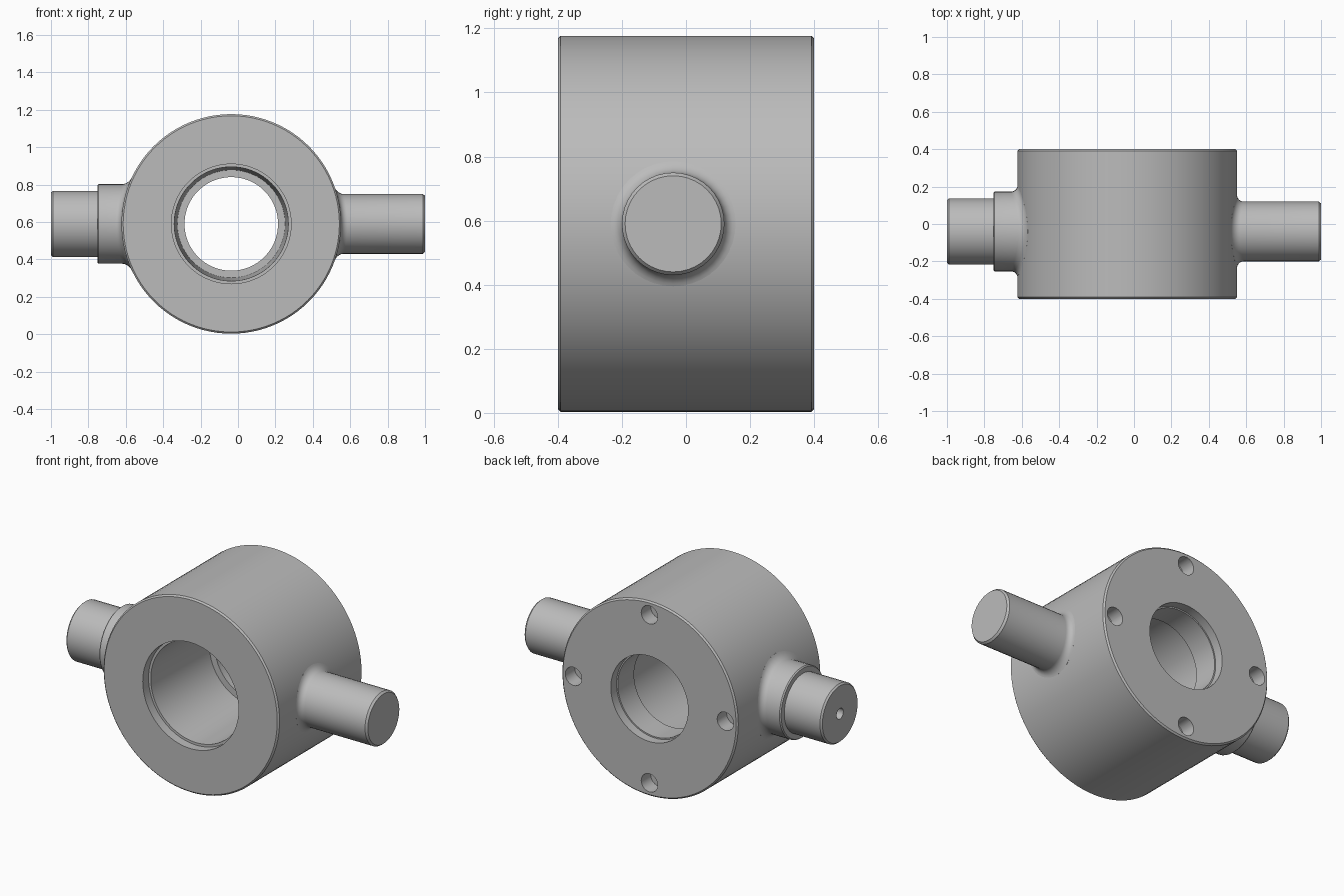
import bpy, bmesh
from math import sin, cos, pi, sqrt, radians
from mathutils import Matrix, Vector

old = bpy.data.objects.get("Cube")
if old:
    bpy.data.objects.remove(old, do_unlink=True)

steel = bpy.data.materials.new("plain_grey")
steel.use_nodes = True
steel.diffuse_color = (0.5, 0.5, 0.5, 1)
steel.node_tree.nodes["Principled BSDF"].inputs["Base Color"].default_value = (0.5, 0.5, 0.5, 1)

R = 0.587                                # body radius
CENTRE = Vector((-0.036, 0, 0.59))       # body centre
PIN_Y = -0.04                            # pins sit slightly forward


def make_object(name, bm):
    bmesh.ops.recalc_face_normals(bm, faces=bm.faces)
    mesh = bpy.data.meshes.new(name)
    bm.to_mesh(mesh)
    bm.free()
    mesh.materials.append(steel)
    ob = bpy.data.objects.new(name, mesh)
    bpy.context.collection.objects.link(ob)
    ob.location = CENTRE
    return ob


def smooth(ob):
    bpy.ops.object.select_all(action='DESELECT')
    ob.select_set(True)
    bpy.context.view_layer.objects.active = ob
    bpy.ops.object.shade_smooth_by_angle(angle=radians(30))


def skin(bm, rings, closed=False):
    """Join equal rings of vertices with quads."""
    pairs = list(zip(rings, rings[1:] + rings[:1]))
    for a, b in pairs if closed else pairs[:-1]:
        n = len(a)
        for i in range(n):
            j = (i + 1) % n
            bm.faces.new((a[i], a[j], b[j], b[i]))


def ring_body():
    # Section as (radius, y): stepped front bore, narrow rear bore, eased rims
    section = [(R - 0.009, -0.4), (R, -0.391), (R, 0.391), (R - 0.009, 0.4),
               (0.258, 0.4), (0.258, 0.345), (0.25, 0.345), (0.25, 0.19),
               (0.288, 0.19), (0.305, -0.345), (0.32, -0.345), (0.32, -0.4)]
    bm = bmesh.new()
    n = 96
    rings = [[bm.verts.new((r * cos(2 * pi * i / n), y, r * sin(2 * pi * i / n)))
              for i in range(n)] for r, y in section]
    skin(bm, rings, closed=True)
    body = make_object("ring_body", bm)

    # Four blind bolt holes in the rear face
    bm = bmesh.new()
    for k in range(4):
        a = k * pi / 2
        place = Matrix.Translation((0.507 * cos(a), 0.41, 0.507 * sin(a))) @ Matrix.Rotation(pi / 2, 4, 'X')
        bmesh.ops.create_cone(bm, cap_ends=True, segments=24, radius1=0.055,
                              radius2=0.055, depth=0.2, matrix=place)
    cutter = make_object("bolt_hole_cutter", bm)
    cutter.hide_render = True
    mod = body.modifiers.new("bolt_holes", 'BOOLEAN')
    mod.object = cutter
    mod.operation = 'DIFFERENCE'
    mod.solver = 'EXACT'
    bpy.context.view_layer.objects.active = body
    bpy.ops.object.modifier_apply(modifier=mod.name)
    bpy.data.objects.remove(cutter, do_unlink=True)
    smooth(body)


def pin(name, side, radius, fillet, outline):
    """Turned pin whose filleted root follows the curved body surface."""
    bm = bmesh.new()
    n, steps = 40, 6
    # Root points hug the body, outline points are (radius, world x distance)
    root = [(radius + fillet, -0.03)]
    for k in range(steps + 1):
        a = pi / 2 * k / steps
        root.append((radius + fillet * (1 - sin(a)), fillet * (1 - cos(a))))
    rings = []
    for i, (r, h) in enumerate(root + outline):
        ring = []
        for j in range(n):
            y, z = r * cos(2 * pi * j / n), r * sin(2 * pi * j / n)
            if i < len(root):
                x = side * (sqrt(R * R - z * z) + h)
            else:
                x = side * h - CENTRE.x
            ring.append(bm.verts.new((x, y + PIN_Y, z)))
        rings.append(ring)
    skin(bm, rings)
    bm.faces.new(rings[-1])
    bm.faces.new(rings[0])
    smooth(make_object(name, bm))


ring_body()
pin("left_pin", 1, 0.16, 0.035, [(0.16, 0.988), (0.15, 1.0)])
# Collared pin with a centre hole in its end
pin("right_collared_pin", -1, 0.213, 0.035,
    [(0.213, 0.745), (0.207, 0.752), (0.177, 0.752), (0.177, 0.99), (0.168, 1.0),
     (0.032, 1.0), (0.032, 0.88)])
